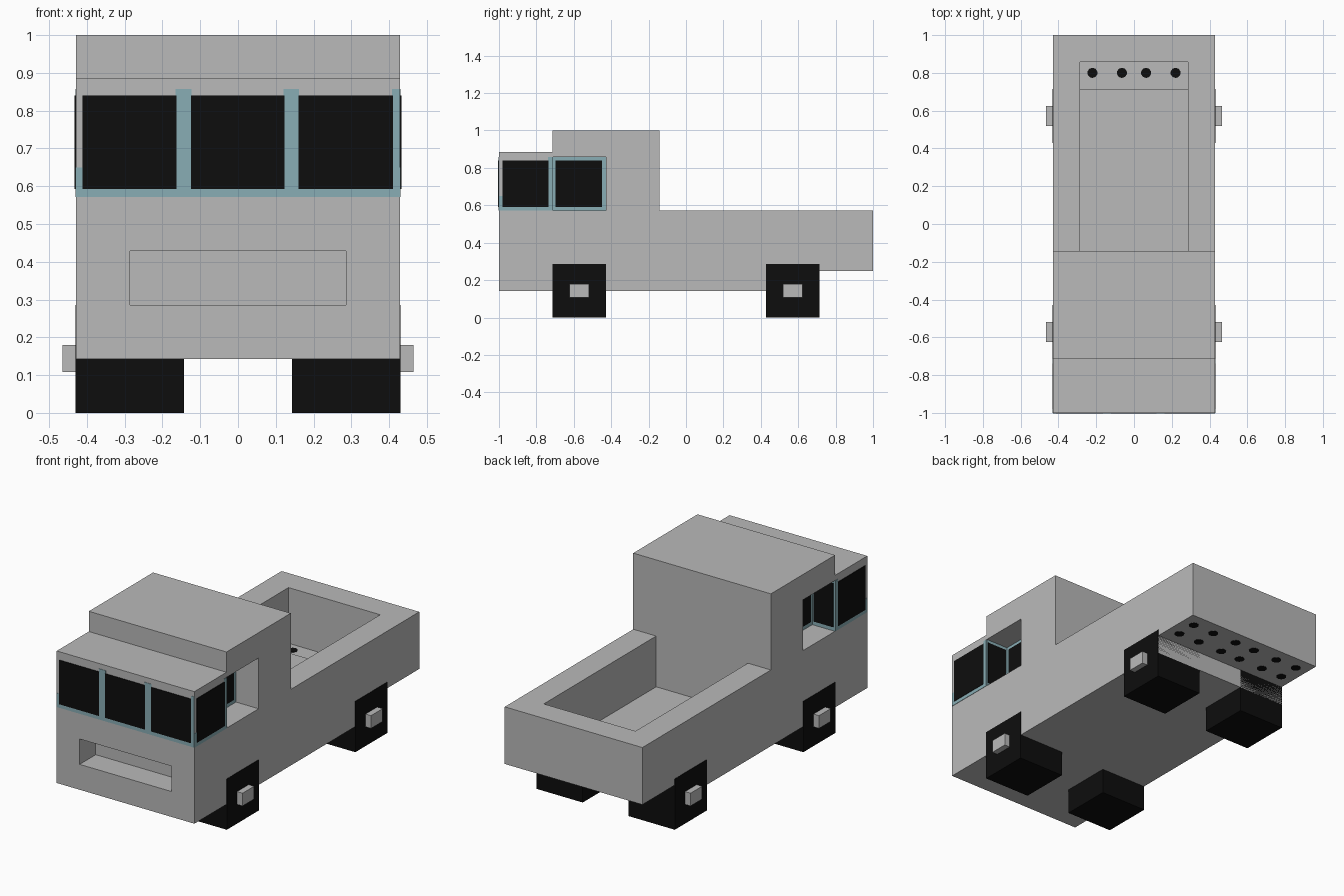
import bpy, bmesh, math
from mathutils import Matrix

if "Cube" in bpy.data.objects:
    bpy.data.objects.remove(bpy.data.objects["Cube"])

U = 1 / 7          # basic module of the blocky design
W = 3 * U          # half width of the body


def material(name, r, g, b):
    m = bpy.data.materials.new(name)
    m.diffuse_color = (r, g, b, 1)
    m.use_nodes = True
    m.node_tree.nodes["Principled BSDF"].inputs["Base Color"].default_value = m.diffuse_color
    return m


GREY = material("body grey", 0.49, 0.49, 0.49)
BLACK = material("black", 0.004, 0.004, 0.004)
BLUE = material("window frame blue", 0.25, 0.42, 0.46)


def finish(name, bm, mat):
    bmesh.ops.recalc_face_normals(bm, faces=bm.faces)
    me = bpy.data.meshes.new(name)
    bm.to_mesh(me)
    bm.free()
    me.materials.append(mat)
    ob = bpy.data.objects.new(name, me)
    bpy.context.collection.objects.link(ob)
    return ob


def box(name, x, y, z, mat):
    """Box from (min, max) ranges."""
    bm = bmesh.new()
    bmesh.ops.create_cube(bm, size=1)
    for v in bm.verts:
        v.co = [r[0] if c < 0 else r[1] for c, r in zip(v.co, (x, y, z))]
    return finish(name, bm, mat)


def pair(name, x, y, z, mat):
    """Box on the right and its mirror on the left."""
    return [box(name + "_right", x, y, z, mat),
            box(name + "_left", (-x[1], -x[0]), y, z, mat)]


# Body: side profile extruded across the width
profile = [(-1, U), (5 * U, U), (5 * U, .25), (1, .25), (1, 4 * U), (-U, 4 * U),
           (-U, 1), (-5 * U, 1), (-5 * U, .886), (-1, .886)]
bm = bmesh.new()
face = bm.faces.new([bm.verts.new((-W, y, z)) for y, z in profile])
ext = bmesh.ops.extrude_face_region(bm, geom=[face])
bmesh.ops.translate(bm, vec=(2 * W, 0, 0),
                    verts=[g for g in ext["geom"] if isinstance(g, bmesh.types.BMVert)])
body = finish("body", bm, GREY)

# Hollows: load bed, lower rear bed, front slot, side window niches
cutters = [
    box("bed_cutter", (-2 * U, 2 * U), (-U, 6 * U), (2 * U, .75), GREY),
    box("rear_bed_cutter", (-2 * U, 2 * U), (5 * U, 6 * U), (.258, .7), GREY),
    box("slot_cutter", (-2 * U, 2 * U), (-1.1, -6 * U), (2 * U, 3 * U), GREY),
] + pair("niche_cutter", (2 * U, .6), (-5 * U, -3 * U), (4 * U, 6 * U), GREY)
bpy.context.view_layer.objects.active = body
for c in cutters:
    mod = body.modifiers.new(c.name, "BOOLEAN")
    mod.operation = "DIFFERENCE"
    mod.solver = "EXACT"
    mod.object = c
    bpy.ops.object.modifier_apply(modifier=mod.name)
    bpy.data.objects.remove(c)

# Wheels and hubs
for label, yc in (("front", -4 * U), ("rear", 4 * U)):
    pair(label + "_wheel", (U, W + .002), (yc - U, yc + U), (0, 2 * U), BLACK)
    pair(label + "_hub", (W, W + .036), (yc - .052, yc + .052), (.108, .18), GREY)

# Windscreen: blue sill and posts, three black panes
F, P = (-1.002, -.999), (-1.004, -.999)
SILL, PANE, POST = (4 * U, .595), (.592, .84), (4 * U, 6 * U)
box("windscreen_sill", (-W, W), F, SILL, BLUE)
for i, (a, b, top) in enumerate([(-W, -.408, .65), (-.165, -.123, 6 * U),
                                 (.12, .162, 6 * U), (.408, W, 6 * U)]):
    box(f"windscreen_post_{i}", (a, b), F, (4 * U, top), BLUE)
for i, (a, b) in enumerate([(-.412, -.163), (-.125, .123), (.16, .41)]):
    box(f"windscreen_pane_{i}", (a, b), P, PANE, BLACK)

# Front side windows
FX, PX = (W - .001, W + .002), (W - .001, W + .004)
pair("side_sill", FX, (-1, -5 * U), SILL, BLUE)
pair("side_post", FX, (-.738, -5 * U), POST, BLUE)
pair("side_edge", FX, (-1, -.978), (4 * U, .65), BLUE)
pair("side_pane", PX, (-.98, -.735), PANE, BLACK)

# Windows on the side and front walls of the niches
n = 2 * U
pair("niche_frame", (n - .001, n + .002), (-5 * U, -3 * U), POST, BLUE)
pair("niche_pane", (n - .001, n + .004), (-.697, -.45), PANE, BLACK)
pair("niche_end_frame", (n, W), (-5 * U - .001, -5 * U + .002), POST, BLUE)
pair("niche_end_pane", (n + .01, W - .01), (-5 * U - .001, -5 * U + .004), PANE, BLACK)


# Round black dots on the rear floor, above and below
def dot(name, x, y, z):
    bm = bmesh.new()
    bmesh.ops.create_cone(bm, cap_ends=True, segments=10, radius1=.027, radius2=.027,
                          depth=.004, matrix=Matrix.Translation((x, y, z)))
    finish(name, bm, BLACK)


for x in (-.355, -.22, -.064, .064, .22, .355):
    for y in (.8, .92):
        dot("underside_dot", x, y, .25)
    if abs(x) < .3:
        dot("bed_dot", x, .8, .258)
